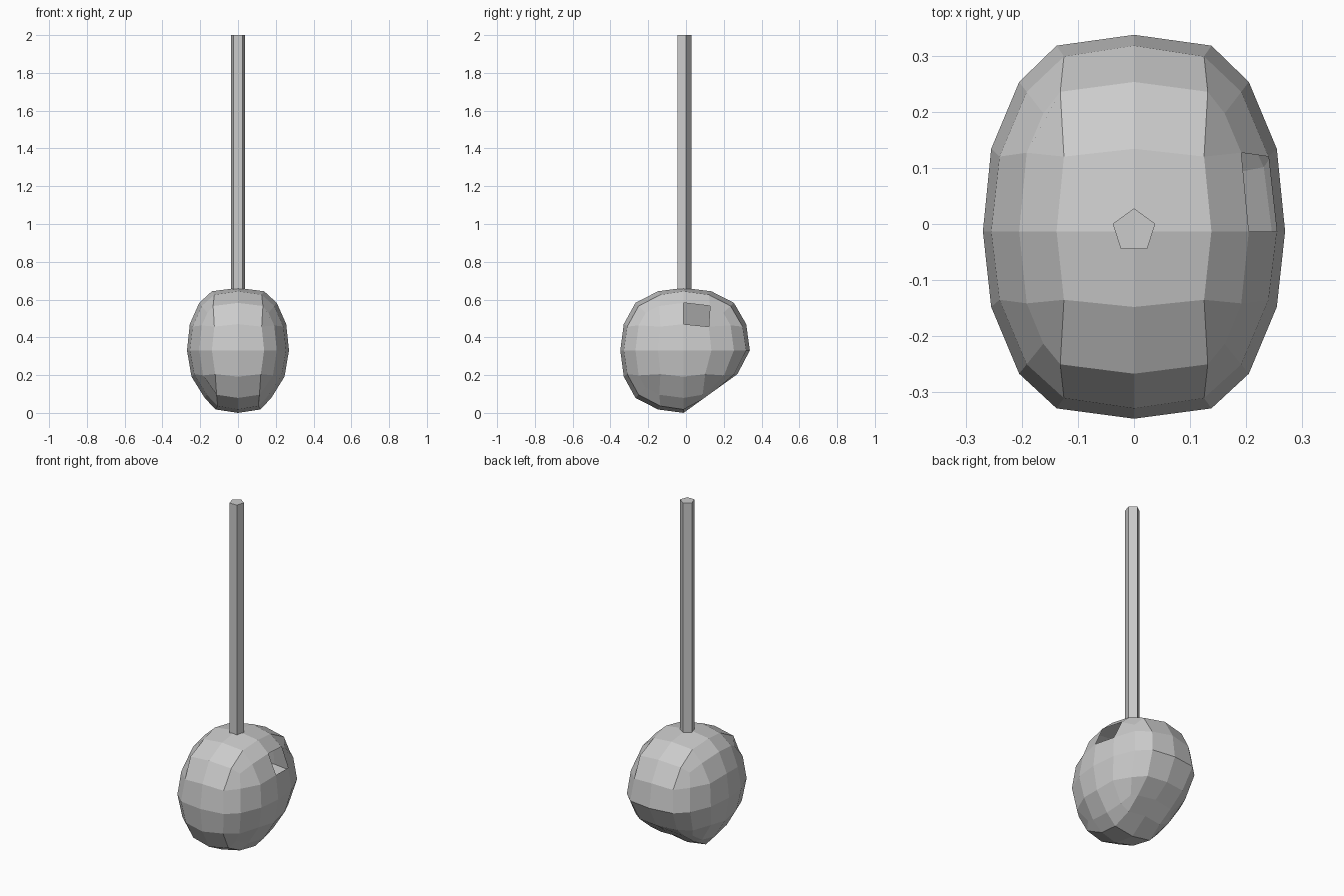
import bpy
import bmesh
import math
from mathutils import Matrix

cube = bpy.data.objects.get("Cube")
if cube:
    bpy.data.objects.remove(cube, do_unlink=True)

# One plain grey for everything
grey = bpy.data.materials.new("light_grey")
grey.use_nodes = True
grey.diffuse_color = (0.6, 0.6, 0.6, 1)
grey.node_tree.nodes["Principled BSDF"].inputs["Base Color"].default_value = (0.6, 0.6, 0.6, 1)


def add_object(name, bm):
    mesh = bpy.data.meshes.new(name)
    bm.to_mesh(mesh)
    bm.free()
    mesh.materials.append(grey)
    obj = bpy.data.objects.new(name, mesh)
    bpy.context.collection.objects.link(obj)
    return obj


# Rounding: grid position on the cube -> {grid level: rounded coordinate}
ROUND = {
    (0, 0, 1): {0: 0, 1: 1},
    (0, .5, 1): {0: 0, .5: .42, 1: .945},
    (.5, .5, 1): {.5: .38, 1: .89},
    (0, 1, 1): {0: 0, 1: .76},
    (.5, 1, 1): {.5: .4, 1: .71},
    (1, 1, 1): {1: .6},
}
RX, RY_FRONT, RY_BACK, RZ = 0.27, 0.322, 0.351, 0.331
CY = -0.013


def shape(co):
    """Turn a cube grid point into a point of the lopsided round body."""
    level = [round(abs(c) * 2) / 2 for c in co]
    table = ROUND[tuple(sorted(level))]
    x, y, z = (math.copysign(table[l], c) for l, c in zip(level, co))
    low = max(0, -co.z)
    # broad middle columns, narrower towards the bottom
    x *= RX * (1.22 if level[0] == .5 else 1) * (1 - .14 * low ** 2)
    if co.y > 0.1:
        y *= RY_BACK * (1 - .28 * low)
    else:
        y *= RY_FRONT * (1.04 if level[1] == 1 else 1)
    y += CY
    z = RZ + z * RZ
    # slanted underside at the back
    if co.y > 0.1:
        z = max(z, .72 * (y - CY))
    return x, y, z


# Body: a 4 x 4 gridded cube, rounded, with one open panel on its left
bm = bmesh.new()
bmesh.ops.create_cube(bm, size=2)
bmesh.ops.subdivide_edges(bm, edges=bm.edges[:], cuts=3, use_grid_fill=True)
opening = [f for f in bm.faces
           if f.calc_center_median().x > .99
           and 0 < f.calc_center_median().y < .5
           and f.calc_center_median().z > .5]
bmesh.ops.delete(bm, geom=opening, context='FACES')
for v in bm.verts:
    v.co = shape(v.co.copy())
add_object("body", bm)

# Pole: a five-sided rod with one corner towards the back
bm = bmesh.new()
bottom, top = 0.62, 2.0
bmesh.ops.create_cone(bm, cap_ends=True, segments=5, radius1=.04, radius2=.04,
                      depth=top - bottom)
start = max((v for v in bm.verts), key=lambda v: v.co.y)
turn = math.pi / 2 - math.atan2(start.co.y, start.co.x)
bmesh.ops.rotate(bm, verts=bm.verts[:], cent=(0, 0, 0), matrix=Matrix.Rotation(turn, 3, 'Z'))
bmesh.ops.translate(bm, verts=bm.verts[:], vec=(0, -.012, (top + bottom) / 2))
add_object("pole", bm)
